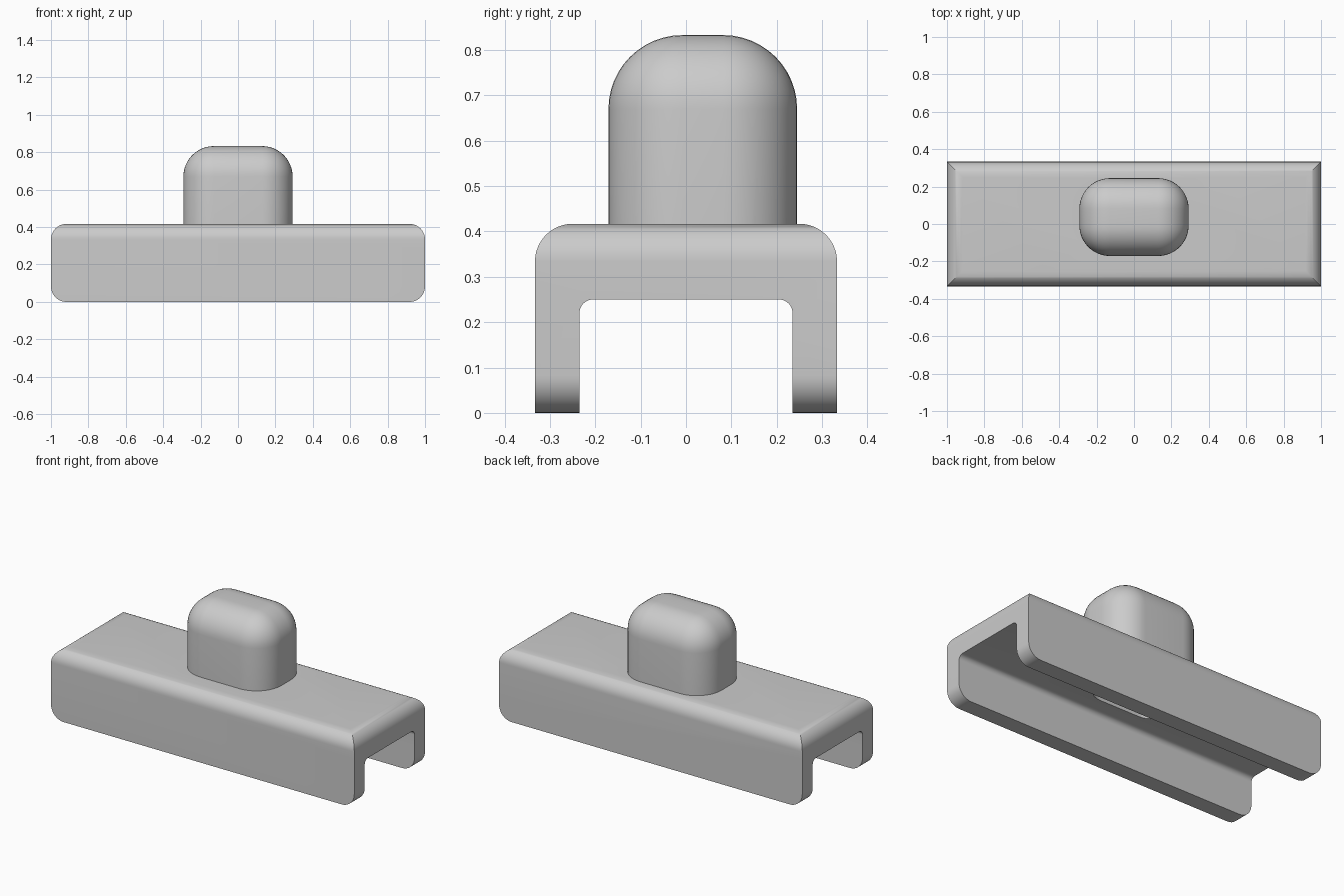
import bpy, bmesh
from math import radians, sin, cos
from mathutils import Vector

if "Cube" in bpy.data.objects:
    bpy.data.objects.remove(bpy.data.objects["Cube"])

grey = bpy.data.materials.new("light_grey")
grey.use_nodes = True
grey.diffuse_color = (0.6, 0.6, 0.6, 1)
grey.node_tree.nodes["Principled BSDF"].inputs["Base Color"].default_value = (0.6, 0.6, 0.6, 1)

HALF_L, HALF_W, HEIGHT, ROUND = 1.0, 0.333, 0.417, 0.083


def finish(bm, name):
    bmesh.ops.recalc_face_normals(bm, faces=bm.faces)
    mesh = bpy.data.meshes.new(name)
    bm.to_mesh(mesh)
    bm.free()
    mesh.materials.append(grey)
    ob = bpy.data.objects.new(name, mesh)
    bpy.context.collection.objects.link(ob)
    return ob


def outline(corners, steps=12):
    """Closed 2D profile from (u, v, radius) right-angle corners."""
    pts = []
    for i, (u, v, r) in enumerate(corners):
        p = Vector((u, v))
        if r == 0:
            pts.append(p)
            continue
        a = (Vector(corners[i - 1][:2]) - p).normalized()
        b = (Vector(corners[(i + 1) % len(corners)][:2]) - p).normalized()
        centre = p + (a + b) * r
        for k in range(steps + 1):
            t = radians(90) * k / steps
            pts.append(centre - b * r * cos(t) - a * r * sin(t))
    return pts


def extrude(name, pts, place, depth):
    """Extrude a 2D profile symmetrically along the axis chosen by place."""
    bm = bmesh.new()
    face = bm.faces.new([bm.verts.new(place(p.x, p.y, -depth)) for p in pts])
    shift = Vector(place(0, 0, depth)) - Vector(place(0, 0, -depth))
    new = bmesh.ops.extrude_face_region(bm, geom=[face])["geom"]
    # keep the starting cap so the solid stays closed
    if not face.is_valid or len(face.verts) == 0:
        raise RuntimeError("profile lost")
    bmesh.ops.translate(bm, vec=shift, verts=[g for g in new if isinstance(g, bmesh.types.BMVert)])
    return finish(bm, name)


def domed_block(name, inset, bottom):
    """Box with equally rounded upright and top edges."""
    hx, hy, top = 0.292 - inset, 0.208 - inset, 0.833 - inset
    bm = bmesh.new()
    bmesh.ops.create_cube(bm, size=1)
    for v in bm.verts:
        v.co = (v.co.x * 2 * hx, v.co.y * 2 * hy + 0.037, top if v.co.z > 0 else bottom)
    edges = [e for e in bm.edges if any(v.co.z > bottom + 0.01 for v in e.verts)]
    bmesh.ops.bevel(bm, geom=edges, offset=0.163 - inset, segments=12, profile=0.5,
                    affect='EDGES', clamp_overlap=True)
    return finish(bm, name)


def combine(target, tool, operation):
    mod = target.modifiers.new(operation, 'BOOLEAN')
    mod.operation, mod.object, mod.solver = operation, tool, 'EXACT'
    bpy.context.view_layer.objects.active = target
    bpy.ops.object.modifier_apply(modifier=mod.name)
    bpy.data.objects.remove(tool)


# Channel cross-section, run along the length
inner_w, ceiling, fillet = 0.235, 0.25, 0.03
section = outline([(-HALF_W, 0, 0), (-HALF_W, HEIGHT, ROUND), (HALF_W, HEIGHT, ROUND), (HALF_W, 0, 0),
                   (inner_w, 0, 0), (inner_w, ceiling, fillet), (-inner_w, ceiling, fillet), (-inner_w, 0, 0)])
body = extrude("channel_cap", section, lambda u, v, d: (d, u, v), HALF_L)

# Rounded side outline shapes the ends
side = outline([(-HALF_L, 0, ROUND), (-HALF_L, HEIGHT, ROUND), (HALF_L, HEIGHT, ROUND), (HALF_L, 0, ROUND)])
combine(body, extrude("end_shaper", side, lambda u, v, d: (u, d, v), 0.5), 'INTERSECT')

# Hollow knob, open towards the channel
combine(body, domed_block("knob", 0, 0.35), 'UNION')
combine(body, domed_block("knob_hollow", 0.05, 0.2), 'DIFFERENCE')

bpy.ops.object.select_all(action='DESELECT')
body.select_set(True)
bpy.context.view_layer.objects.active = body
bpy.ops.object.shade_smooth_by_angle(angle=radians(30))
